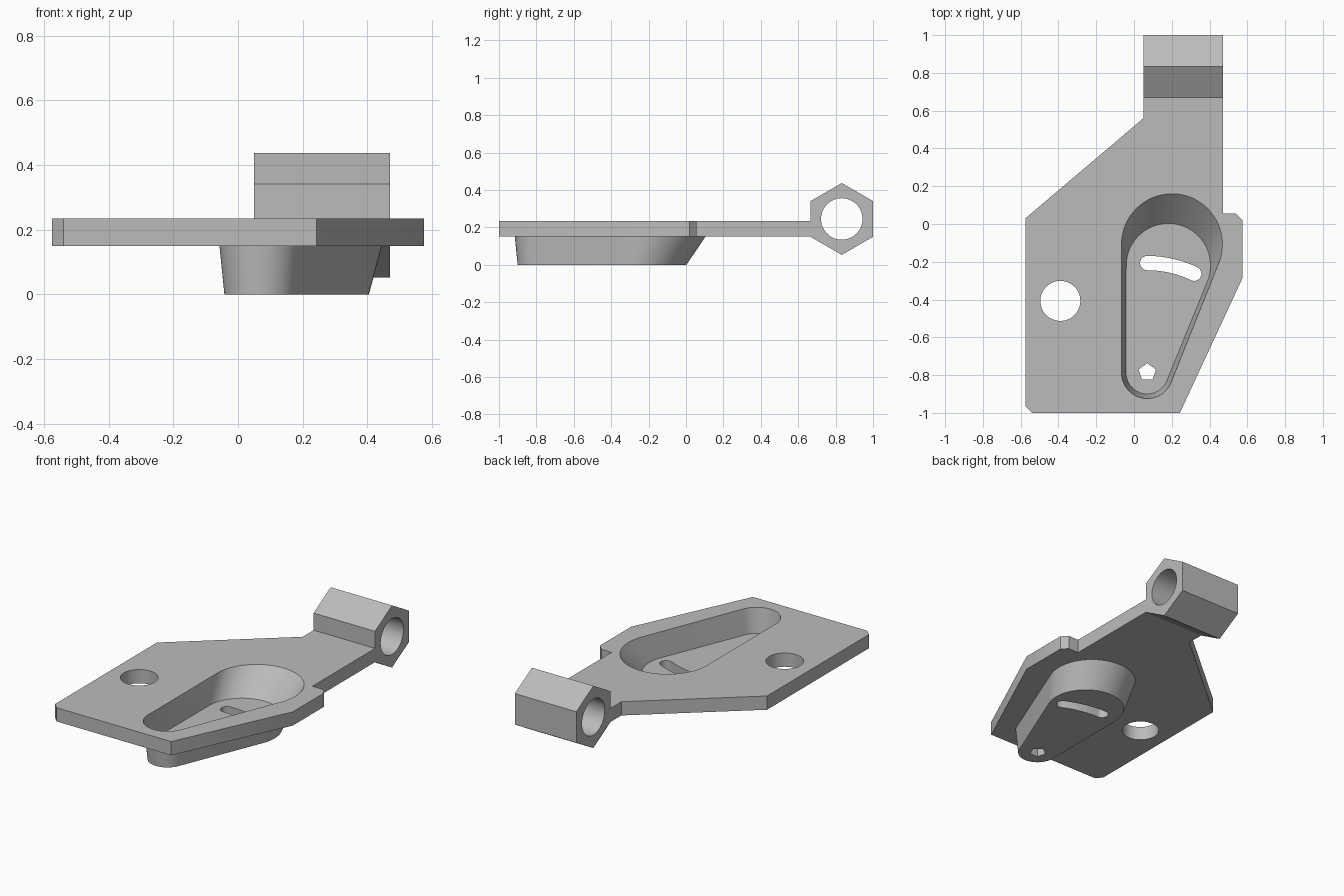
import bpy, bmesh
from math import sin, cos, tau, pi, acos, atan2, hypot, radians
from mathutils import Vector

if "Cube" in bpy.data.objects:
    bpy.data.objects.remove(bpy.data.objects["Cube"])

grey = bpy.data.materials.new("plain_grey")
grey.use_nodes = True
colour = (0.5, 0.5, 0.5, 1)
grey.diffuse_color = colour
grey.node_tree.nodes["Principled BSDF"].inputs["Base Color"].default_value = colour

PLATE_LOW, PLATE_TOP = 0.15, 0.235
FLOOR = 0.085


def loft(name, low, high):
    """Closed solid between two matching loops of 3D points."""
    bm = bmesh.new()
    a = [bm.verts.new(p) for p in low]
    b = [bm.verts.new(p) for p in high]
    bm.faces.new(a)
    bm.faces.new(b)
    for i in range(len(a)):
        j = (i + 1) % len(a)
        bm.faces.new((a[i], a[j], b[j], b[i]))
    bmesh.ops.recalc_face_normals(bm, faces=bm.faces)
    mesh = bpy.data.meshes.new(name)
    bm.to_mesh(mesh)
    bm.free()
    mesh.materials.append(grey)
    obj = bpy.data.objects.new(name, mesh)
    bpy.context.collection.objects.link(obj)
    return obj


def prism(name, pts, z0, z1):
    return loft(name, [(x, y, z0) for x, y in pts], [(x, y, z1) for x, y in pts])


def bar(name, pts, x0, x1):
    return loft(name, [(x0, y, z) for y, z in pts], [(x1, y, z) for y, z in pts])


def arc(cx, cy, r, a0, a1, n):
    return [(cx + r * cos(a0 + (a1 - a0) * i / n),
             cy + r * sin(a0 + (a1 - a0) * i / n)) for i in range(n + 1)]


def ring(cx, cy, r, n, start=0.0):
    return arc(cx, cy, r, start, start + tau, n)[:-1]


def teardrop(x1, y1, r1, x2, y2, r2):
    """Outline of a small and a large circle joined by their tangents."""
    dx, dy = x2 - x1, y2 - y1
    aim = atan2(dy, dx)
    spread = acos((r1 - r2) / hypot(dx, dy))
    return (arc(x2, y2, r2, aim - spread, aim + spread, 40)
            + arc(x1, y1, r1, aim + spread, aim - spread + tau, 28))


def boolean(obj, tool, operation):
    mod = obj.modifiers.new(operation, 'BOOLEAN')
    mod.operation = operation
    mod.solver = 'EXACT'
    mod.object = tool
    tool.hide_render = True
    bpy.context.view_layer.objects.active = obj
    bpy.ops.object.modifier_apply(modifier=mod.name)
    bpy.data.objects.remove(tool)


def smooth(obj):
    bpy.ops.object.select_all(action='DESELECT')
    obj.select_set(True)
    bpy.context.view_layer.objects.active = obj
    bpy.ops.object.shade_smooth_by_angle(angle=radians(25))


# Tapered cup outlines
rim = teardrop(0.07, -0.788, 0.136, 0.201, -0.107, 0.267)
base = teardrop(0.07, -0.788, 0.112, 0.182, -0.22, 0.223)


def taper(name, z_base, z_low, z_high):
    """Slice of the taper running from base at z_base to rim at plate top."""
    def level(z):
        t = (z - z_base) / (PLATE_TOP - z_base)
        return [Vector((*b, z)).lerp(Vector((*r, z)), t) for b, r in zip(base, rim)]
    return loft(name, level(z_low), level(z_high))


# Mounting plate
outline = [(-0.575, -0.965), (-0.54, -1), (0.243, -1), (0.575, -0.285),
           (0.575, 0.02), (0.54, 0.055), (0.47, 0.055), (0.47, 0.667),
           (0.05, 0.667), (0.05, 0.56), (-0.575, 0.03)]
plate = prism("mounting_plate", outline, PLATE_LOW, PLATE_TOP)

# Cup below the plate, hollowed from above
boolean(plate, taper("cup", 0, 0, 0.2), 'UNION')
boolean(plate, taper("pocket_cutter", FLOOR, FLOOR, 0.26), 'DIFFERENCE')

# Round hole, five-sided pivot hole and curved slot around the pivot
px, py, swing, half = 0.07, -0.785, 0.578, 0.038
end = radians(64.5)
ex, ey = px + swing * cos(end), py + swing * sin(end)
slot = (arc(px, py, swing + half, end, pi / 2, 14)
        + arc(px, py + swing, half, pi / 2, 1.5 * pi, 12)[1:]
        + arc(px, py, swing - half, pi / 2, end, 14)[1:]
        + arc(ex, ey, half, end - pi, end, 12)[1:-1])
for name, pts in (("round_hole", ring(-0.39, -0.407, 0.106, 48)),
                  ("pivot_hole", ring(px, py, 0.048, 5, pi / 2)),
                  ("slot", slot)):
    boolean(plate, prism(name, pts, -0.1, 0.4), 'DIFFERENCE')
smooth(plate)

# Hexagonal hinge barrel with a bore
barrel = bar("hinge_barrel", ring(0.833, 0.245, 0.192, 6, pi / 2), 0.05, 0.47)
boolean(barrel, bar("bore", ring(0.833, 0.245, 0.111, 48), -0.1, 0.6), 'DIFFERENCE')
smooth(barrel)
